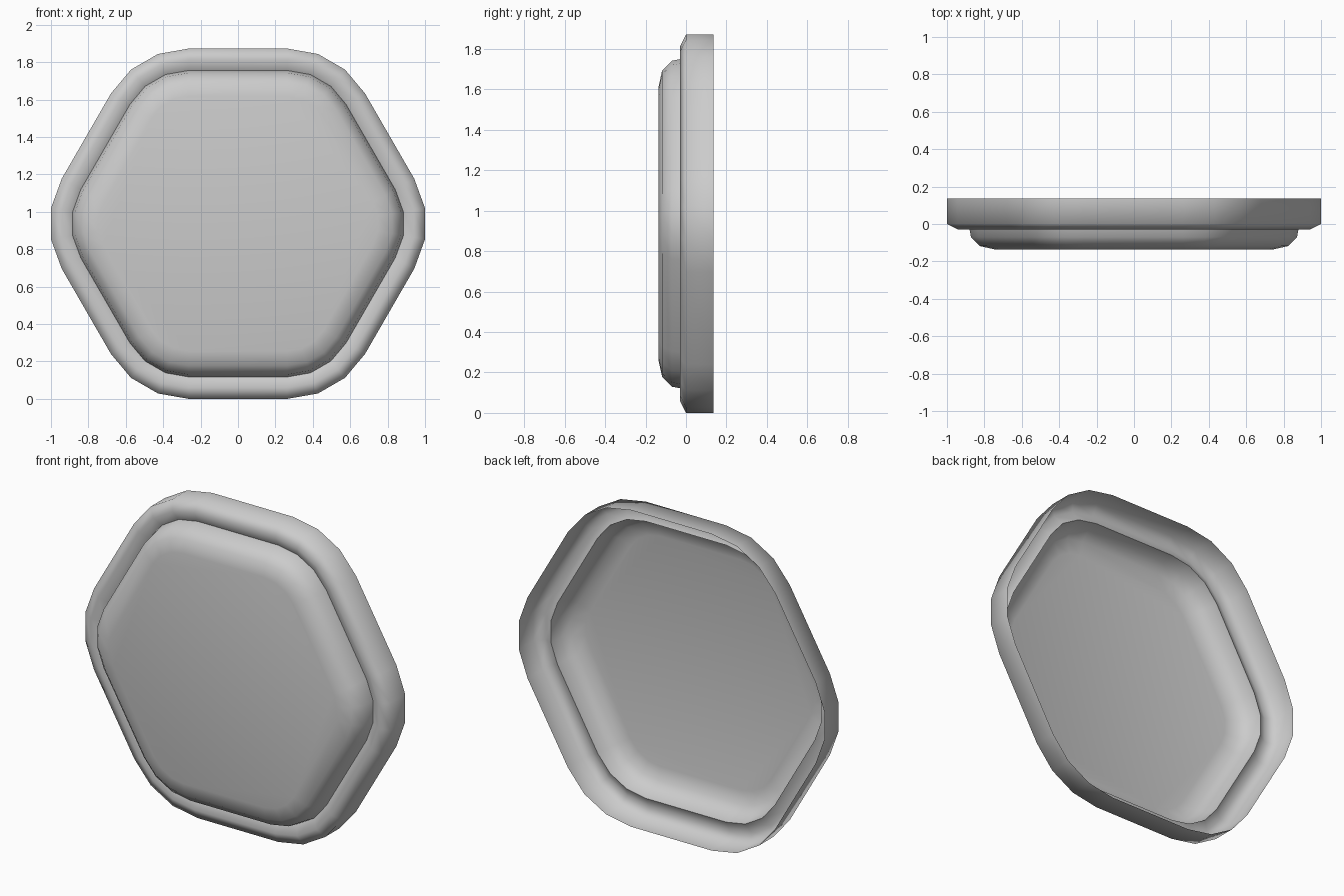
import bpy, bmesh
from math import cos, sin, radians

if "Cube" in bpy.data.objects:
    bpy.data.objects.remove(bpy.data.objects["Cube"])

CORNER, RADIUS, MID_Z = 0.527, 0.48, 0.936

# Cross-section: (inset from the outer edge, y), from open back to front face
PROFILE = [(0, 0.135), (0, 0.0), (0.06, -0.03), (0.117, 0.0),
           (0.13, -0.07), (0.178, -0.118), (0.255, -0.135)]
CREASE = 3  # sharp groove between the rim and the raised panel


def ring(bm, inset, y):
    """Hexagon with each corner rounded by three segments."""
    r = RADIUS - inset
    verts = []
    for k in range(6):
        for d in (-30, -10, 10, 30):
            a, b = radians(60 * k), radians(60 * k + d)
            verts.append(bm.verts.new((CORNER * cos(a) + r * cos(b), y,
                                       MID_Z + CORNER * sin(a) + r * sin(b))))
    return verts


bm = bmesh.new()
rings = [ring(bm, i, y) for i, y in PROFILE]
n = len(rings[0])

# Walls, rolled rim and raised panel sides
for a, b in zip(rings, rings[1:]):
    for i in range(n):
        j = (i + 1) % n
        bm.faces.new((a[i], a[j], b[j], b[i]))

# Flat front panel; the back stays open
bm.faces.new(rings[-1])
for f in bm.faces:
    f.smooth = True
for i in range(n):
    bm.edges.get((rings[CREASE][i], rings[CREASE][(i + 1) % n])).smooth = False

# Face the front panel towards -y
bm.normal_update()
if bm.faces[:][-1].normal.y > 0:
    bmesh.ops.reverse_faces(bm, faces=bm.faces[:])

mesh = bpy.data.meshes.new("hexagonal_cover")
bm.to_mesh(mesh)
bm.free()
bpy.context.collection.objects.link(bpy.data.objects.new("hexagonal_cover", mesh))
